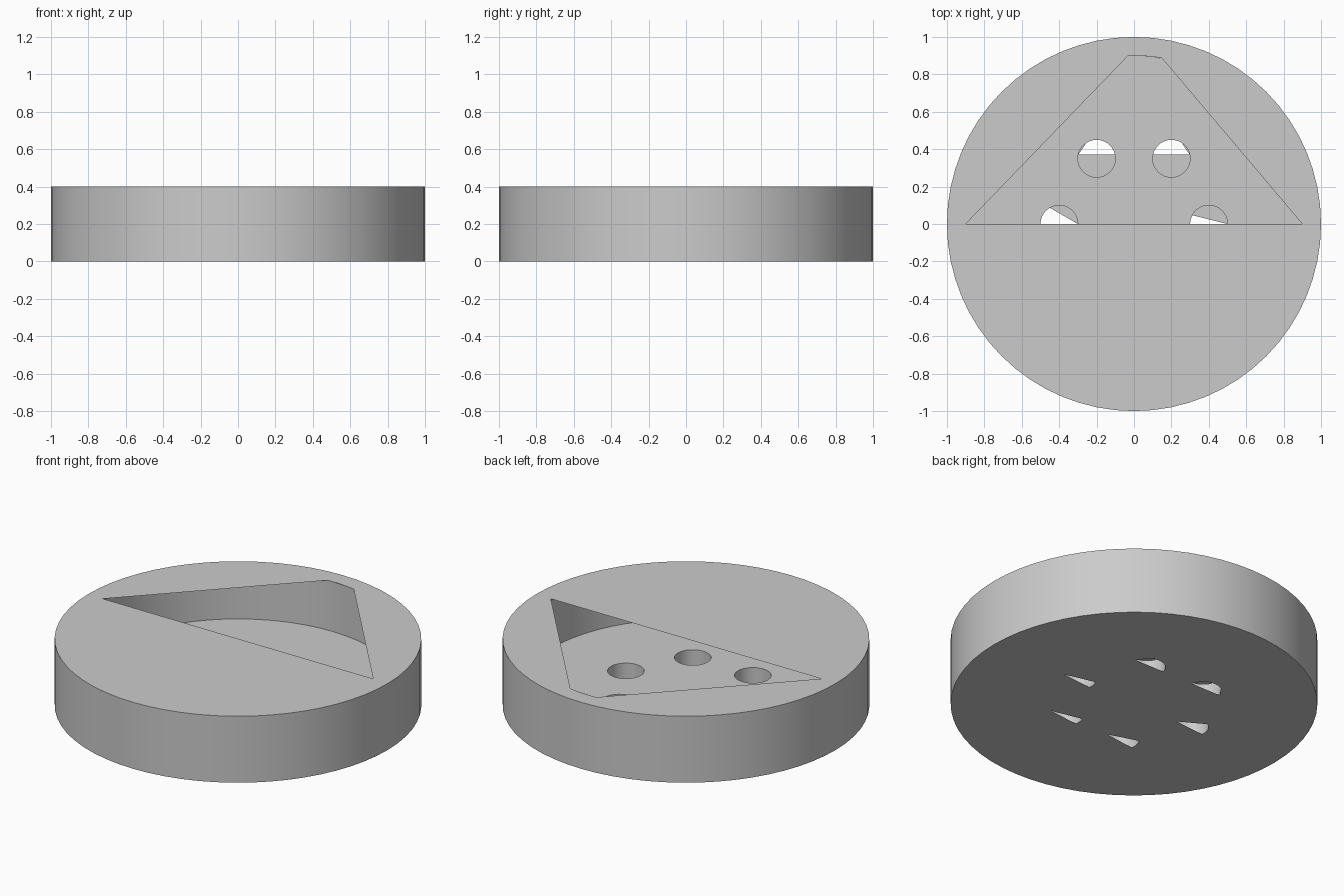
import bpy, bmesh, math
from mathutils import Vector

cube = bpy.data.objects.get("Cube")
if cube:
    bpy.data.objects.remove(cube, do_unlink=True)

HEIGHT, FLOOR = 0.4, 0.1
OUTER, INNER, HOLE = 1.0, 0.9, 0.1

grey = bpy.data.materials.new("light_grey")
grey.use_nodes = True
grey.diffuse_color = (0.6, 0.6, 0.6, 1)
grey.node_tree.nodes["Principled BSDF"].inputs["Base Color"].default_value = (0.6, 0.6, 0.6, 1)


def arc(centre, radius, start, end, steps):
    """Points on an arc, angles in degrees, both ends included."""
    angles = [math.radians(start + (end - start) * i / steps) for i in range(steps + 1)]
    return [(centre[0] + radius * math.cos(a), centre[1] + radius * math.sin(a)) for a in angles]


def circle(centre, radius, sides):
    return arc(centre, radius, 0, 360, sides)[:-1]


def finish(name, bm, smooth=False):
    mesh = bpy.data.meshes.new(name)
    bm.to_mesh(mesh)
    bm.free()
    mesh.materials.append(grey)
    obj = bpy.data.objects.new(name, mesh)
    bpy.context.collection.objects.link(obj)
    if smooth:
        bpy.ops.object.select_all(action='DESELECT')
        obj.select_set(True)
        bpy.context.view_layer.objects.active = obj
        bpy.ops.object.shade_smooth_by_angle(angle=math.radians(30))
    return obj


def sheet(name, z, outline, openings, up):
    """Flat face with openings, turned up or down."""
    bm = bmesh.new()
    edges = []
    for loop in [outline] + openings:
        verts = [bm.verts.new((x, y, z)) for x, y in loop]
        edges += [bm.edges.new((v, verts[i - 1])) for i, v in enumerate(verts)]
    bmesh.ops.triangle_fill(bm, edges=edges, use_beauty=True, normal=Vector((0, 0, 1)))
    bm.normal_update()
    wrong = [f for f in bm.faces if (f.normal.z > 0) != up]
    bmesh.ops.reverse_faces(bm, faces=wrong)
    finish(name, bm)


def tube(name, centre, radius, z0, z1, sides, inward):
    """Open cylinder wall."""
    bm = bmesh.new()
    ring = circle(centre, radius, sides)
    low = [bm.verts.new((x, y, z0)) for x, y in ring]
    high = [bm.verts.new((x, y, z1)) for x, y in ring]
    for i in range(sides):
        j = (i + 1) % sides
        quad = [low[i], low[j], high[j], high[i]]
        bm.faces.new(quad[::-1] if inward else quad)
    finish(name, bm, smooth=True)


# Six drain holes, each with the outline of its opening in the underside
right_back, left_back = (-0.2, 0.35), (0.2, 0.35)
right_mid, left_mid = (-0.4, 0), (0.4, 0)
right_front, left_front = (-0.2, -0.35), (0.2, -0.35)


def wedge(centre, start, end):
    return [(centre[0] + HOLE, centre[1])] + arc(centre, HOLE, start, end, 6)


slots = {
    "right_back": (right_back, arc(right_back, HOLE, 12, 124, 12) + arc(right_back, HOLE, 168, 168, 1)[:1]),
    "left_back": (left_back, arc(left_back, HOLE, 12, 12, 1)[:1] + arc(left_back, HOLE, 56, 168, 12)),
    "right_mid": (right_mid, wedge(right_mid, 120, 190)),
    "left_mid": (left_mid, wedge(left_mid, 152, 191)),
    "right_front": (right_front, wedge(right_front, 145, 194)),
    "left_front": (left_front, wedge(left_front, 155, 192)),
}

# Outer and inner walls
rim = circle((0, 0), OUTER, 64)
bowl = circle((0, 0), INNER, 64)
tube("outer_wall", (0, 0), OUTER, 0, HEIGHT, 64, False)
tube("inner_wall", (0, 0), INNER, FLOOR, HEIGHT, 64, True)

# Lid with its pointed opening
mouth = [(-INNER, 0), (INNER, 0)] + arc((0, 0), INNER, 80.5, 92, 3)
sheet("lid", HEIGHT, rim, [mouth], True)

# Floor with round holes, and underside with slots
sheet("floor", FLOOR, bowl, [circle(c, HOLE, 32) for c, _ in slots.values()], True)
sheet("underside", 0, rim, [s for _, s in slots.values()], False)
for name, (centre, _) in slots.items():
    tube(name + "_hole_wall", centre, HOLE, 0, FLOOR, 32, True)
